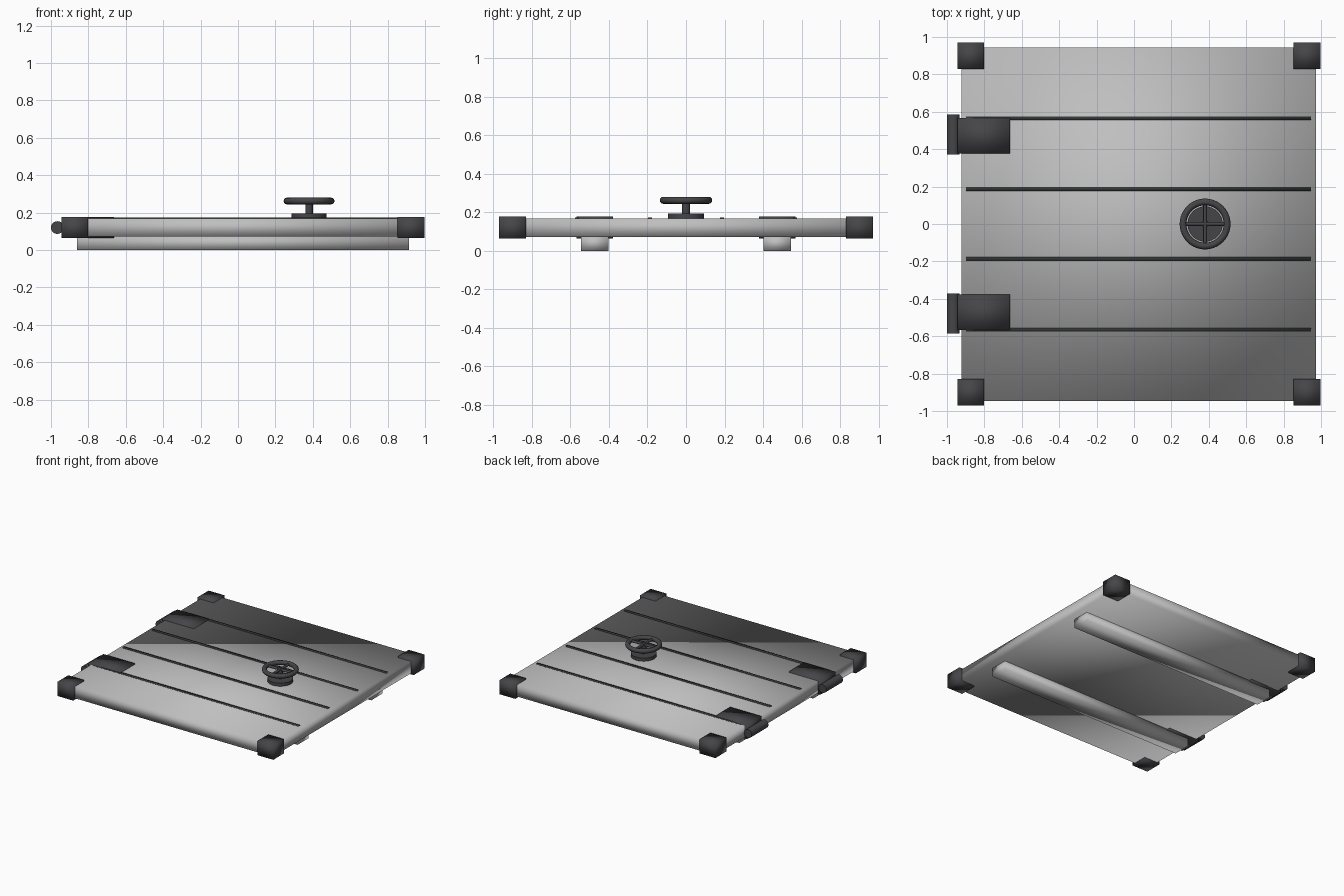
import bpy
from math import pi

if "Cube" in bpy.data.objects:
    bpy.data.objects.remove(bpy.data.objects["Cube"])


def material(name, colour):
    m = bpy.data.materials.new(name)
    m.use_nodes = True
    m.diffuse_color = colour
    m.node_tree.nodes["Principled BSDF"].inputs["Base Color"].default_value = colour
    return m


steel = material("steel grey", (0.52, 0.52, 0.52, 1))
iron = material("dark iron", (0.06, 0.06, 0.066, 1))
seam = material("seam black", (0.035, 0.038, 0.038, 1))


def finish(name, mat, soft=True):
    ob = bpy.context.object
    ob.name = name
    ob.data.materials.append(mat)
    if soft:
        bpy.ops.object.shade_smooth()
    else:
        bpy.ops.object.shade_smooth_by_angle(angle=pi / 5)
    return ob


def box(name, mat, x, y, z):
    """Soft-shaded box given its (low, high) range on each axis."""
    ranges = (x, y, z)
    bpy.ops.mesh.primitive_cube_add(size=1, location=[(a + b) / 2 for a, b in ranges])
    ob = bpy.context.object
    ob.scale = [b - a for a, b in ranges]
    bpy.ops.object.transform_apply(location=False, rotation=False, scale=True)
    return finish(name, mat)


def cylinder(name, mat, radius, depth, loc, rot=(0, 0, 0), sides=32):
    bpy.ops.mesh.primitive_cylinder_add(
        vertices=sides, radius=radius, depth=depth, location=loc, rotation=rot)
    return finish(name, mat, soft=False)


# Main door slab
box("door_panel", steel, (-0.922, 0.973), (-0.945, 0.945), (0.072, 0.168))

# Corner caps
for side, x in (("right", -0.872), ("left", 0.925)):
    for end, y in (("front", -0.9), ("back", 0.9)):
        box(f"corner_cap_{end}_{side}", iron,
            (x - 0.071, x + 0.071), (y - 0.07, y + 0.07), (0.063, 0.177))

# Raised seam strips across the top
for i, y in enumerate((-0.565, -0.187, 0.187, 0.565)):
    box(f"seam_strip_{i + 1}", seam, (-0.898, 0.945), (y - 0.01, y + 0.01), (0.16, 0.174))

# Hinges and the stiffening beams below them
for end, s in (("front", -1), ("back", 1)):
    y = s * 0.473
    box(f"hinge_plate_{end}", iron, (-0.943, -0.662), (y - 0.095, y + 0.095), (0.063, 0.177))
    cylinder(f"hinge_barrel_{end}", iron, 0.034, 0.214, (-0.966, s * 0.478, 0.12), (pi / 2, 0, 0), 24)
    box(f"stiffening_beam_{end}", steel, (-0.86, 0.915), (y - 0.071, y + 0.071), (0, 0.076))

# Locking wheel
wx = 0.38
cylinder("wheel_base", iron, 0.094, 0.03, (wx, 0, 0.179))
cylinder("wheel_stem", iron, 0.02, 0.085, (wx, 0, 0.225), sides=20)
bpy.ops.mesh.primitive_torus_add(
    major_segments=40, minor_segments=12, major_radius=0.118, minor_radius=0.018,
    location=(wx, 0, 0.262))
finish("wheel_rim", iron)
for i in range(2):
    rot = (pi / 2, 0, i * pi / 2)
    cylinder(f"wheel_spoke_{i + 1}", iron, 0.01, 0.23, (wx, 0, 0.262), rot, 12)
